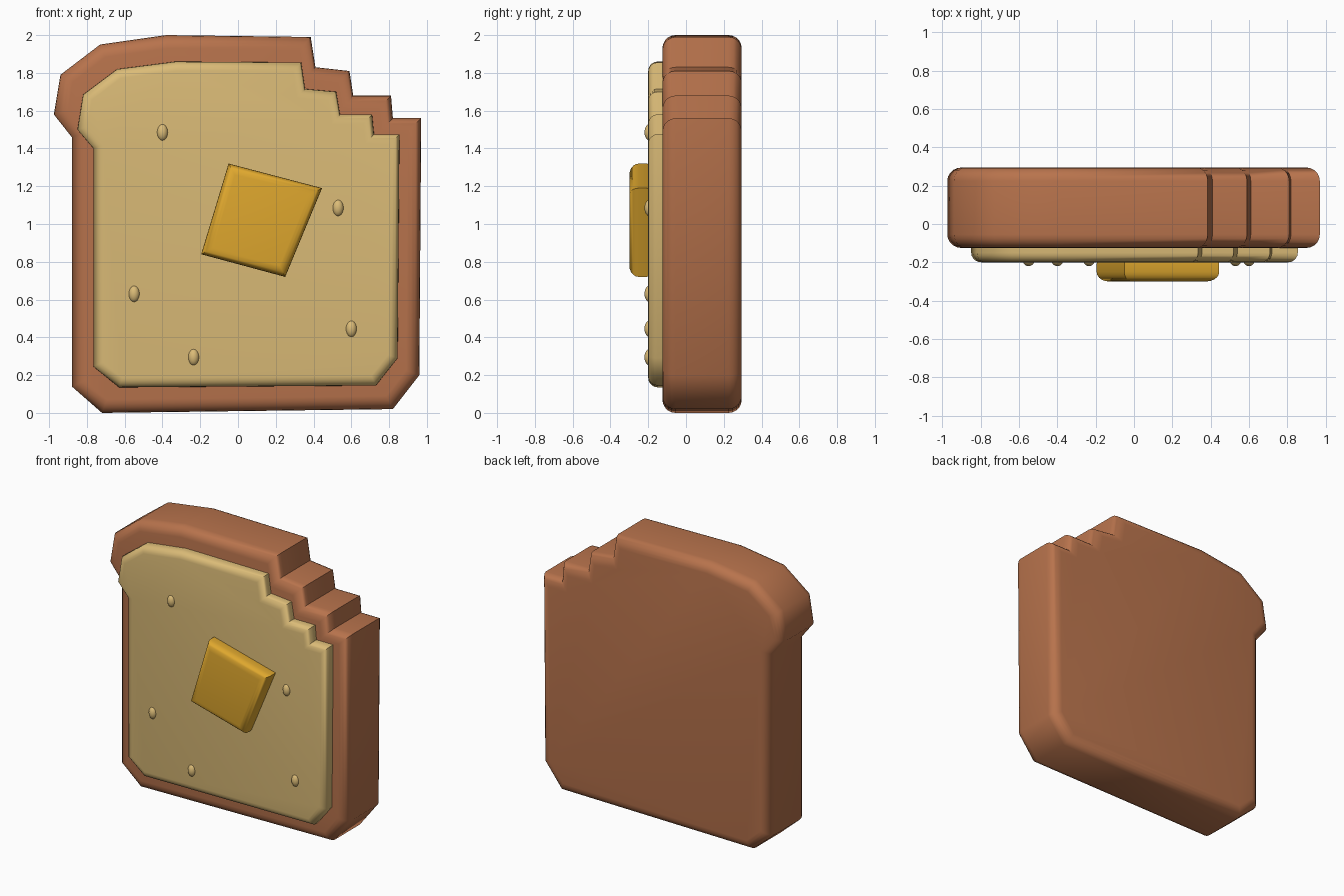
import bpy, bmesh, math

old = bpy.data.objects.get("Cube")
if old:
    bpy.data.objects.remove(old, do_unlink=True)


def material(name, rgb):
    m = bpy.data.materials.new(name)
    m.use_nodes = True
    m.diffuse_color = (*rgb, 1)
    m.node_tree.nodes["Principled BSDF"].inputs["Base Color"].default_value = (*rgb, 1)
    return m


CRUST = material("toasted brown", (0.48, 0.172, 0.073))
CRUMB = material("pale tan", (0.71, 0.50, 0.185))
BUTTER = material("butter yellow", (0.73, 0.385, 0.027))


def finish(obj, mat):
    obj.data.materials.append(mat)
    bpy.ops.object.select_all(action="DESELECT")
    obj.select_set(True)
    bpy.context.view_layer.objects.active = obj
    bpy.ops.object.shade_smooth_by_angle(angle=math.radians(55))


def slab(name, outline, front, back, radius, mat, round_back=True):
    """Extrude an (x, z) outline along y and round its front and back rims."""
    bm = bmesh.new()
    face = bm.faces.new([bm.verts.new((x, front, z)) for x, z in outline])
    made = bmesh.ops.extrude_face_region(bm, geom=[face], use_keep_orig=True)["geom"]
    for v in made:
        if isinstance(v, bmesh.types.BMVert):
            v.co.y = back
    bmesh.ops.recalc_face_normals(bm, faces=bm.faces)
    planes = (front, back) if round_back else (front,)
    rims = [e for e in bm.edges
            if any(all(abs(v.co.y - y) < 1e-5 for v in e.verts) for y in planes)]
    bmesh.ops.bevel(bm, geom=rims, offset=radius, segments=5, profile=0.5,
                    affect="EDGES", clamp_overlap=False)
    bmesh.ops.recalc_face_normals(bm, faces=bm.faces)
    mesh = bpy.data.meshes.new(name)
    bm.to_mesh(mesh)
    bm.free()
    obj = bpy.data.objects.new(name, mesh)
    bpy.context.collection.objects.link(obj)
    finish(obj, mat)


# Crust with a stepped bite in the upper corner
slab("crust", [
    (-0.88, 0.14), (-0.72, 0), (0.82, 0.02), (0.96, 0.2), (0.97, 1.56),
    (0.82, 1.56), (0.81, 1.68), (0.61, 1.68), (0.59, 1.81), (0.41, 1.83),
    (0.385, 1.99), (-0.38, 2), (-0.73, 1.95), (-0.94, 1.79), (-0.975, 1.58),
    (-0.88, 1.46)], -0.125, 0.295, 0.07, CRUST)

# Soft crumb panel on the front
slab("crumb", [
    (-0.765, 0.245), (-0.63, 0.135), (0.73, 0.145), (0.845, 0.29), (0.855, 1.475),
    (0.72, 1.475), (0.71, 1.58), (0.54, 1.58), (0.52, 1.7), (0.355, 1.715),
    (0.335, 1.855), (-0.33, 1.86), (-0.64, 1.82), (-0.82, 1.685), (-0.85, 1.5),
    (-0.765, 1.4)], -0.2, 0, 0.05, CRUMB, round_back=False)

# Butter pat
slab("butter", [(-0.195, 0.84), (0.25, 0.72), (0.445, 1.19), (-0.05, 1.32)],
     -0.3, -0.16, 0.05, BUTTER)

# Crumbs scattered on the front
for i, (x, z) in enumerate([(-0.4, 1.485), (0.53, 1.085), (-0.55, 0.63),
                            (0.6, 0.445), (-0.235, 0.295)]):
    bpy.ops.mesh.primitive_uv_sphere_add(segments=20, ring_count=12, radius=1,
                                         location=(x, -0.19, z))
    seed = bpy.context.object
    seed.name = f"crumb_bump_{i + 1}"
    seed.scale = (0.03, 0.03, 0.045)
    finish(seed, CRUMB)
